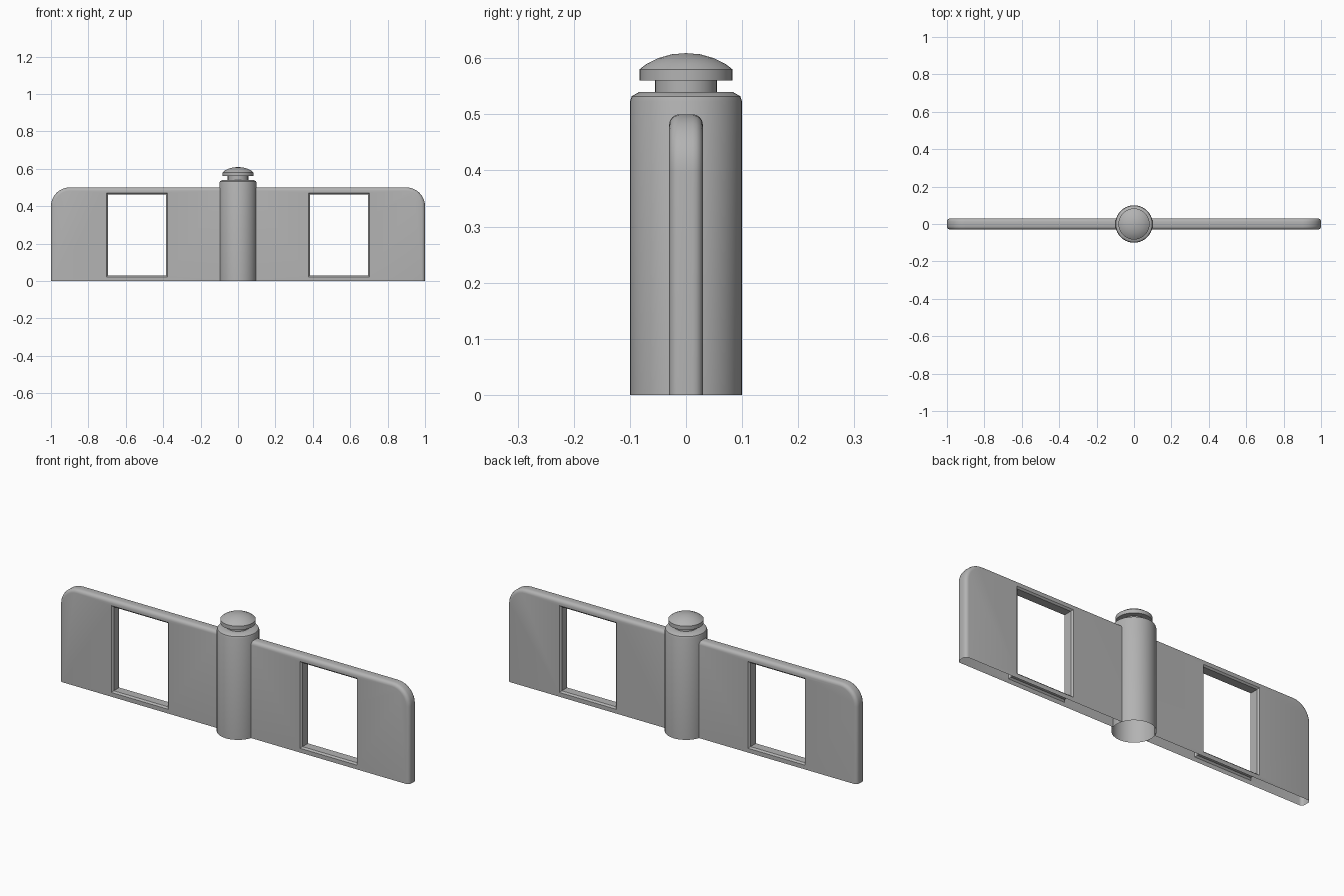
import bpy, bmesh, math

if "Cube" in bpy.data.objects:
    bpy.data.objects.remove(bpy.data.objects["Cube"])

GREY = (0.45, 0.45, 0.45, 1)
grey = bpy.data.materials.new("plain grey")
grey.use_nodes = True
grey.diffuse_color = GREY
grey.node_tree.nodes["Principled BSDF"].inputs["Base Color"].default_value = GREY


def loft(name, rings, closed):
    """Skin a list of equal rings; closed adds the end caps."""
    bm = bmesh.new()
    loops = [[bm.verts.new(p) for p in ring] for ring in rings]
    n = len(loops[0])
    for a, b in zip(loops, loops[1:]):
        for i in range(n):
            j = (i + 1) % n
            bm.faces.new((a[i], a[j], b[j], b[i]))
    if closed:
        bm.faces.new(loops[0])
        bm.faces.new(loops[-1])
    bmesh.ops.remove_doubles(bm, verts=bm.verts, dist=1e-5)
    bmesh.ops.recalc_face_normals(bm, faces=bm.faces)
    mesh = bpy.data.meshes.new(name)
    bm.to_mesh(mesh)
    bm.free()
    mesh.materials.append(grey)
    obj = bpy.data.objects.new(name, mesh)
    bpy.context.collection.objects.link(obj)
    return obj


def activate(obj):
    bpy.ops.object.select_all(action="DESELECT")
    obj.select_set(True)
    bpy.context.view_layer.objects.active = obj


def smooth(obj, angle=35):
    activate(obj)
    bpy.ops.object.shade_smooth_by_angle(angle=math.radians(angle))


def lathe(name, profile, sides=40):
    rings = []
    for r, z in profile:
        rings.append([(r * math.cos(math.tau * k / sides),
                       r * math.sin(math.tau * k / sides), z) for k in range(sides)])
    obj = loft(name, rings, False)
    smooth(obj)
    return obj


# Post, open underneath, with a rounded shoulder
lathe("post", [(0.1, 0), (0.1, 0.523), (0.097, 0.532), (0.083, 0.54), (0.055, 0.54)])
# Neck and domed button on top of the post
lathe("cap", [(0.055, 0.54), (0.055, 0.56), (0.083, 0.56), (0.083, 0.58), (0.07, 0.59),
              (0.05, 0.6), (0.025, 0.607), (0, 0.609)])

# Wings: plates with a rounded rim, a window and an open underside
HALF, ROUND, CORNER, INNER = 0.03, 0.018, 0.1, 0.095


def wing_ring(side, inset, y):
    r = CORNER - inset
    pts = [(INNER, 0), (1 - inset, 0)]
    for k in range(9):
        a = math.pi / 2 * k / 8
        pts.append((1 - CORNER + r * math.cos(a), 0.5 - CORNER + r * math.sin(a)))
    pts.append((INNER, 0.5 - inset))
    return [(side * x, y, z) for x, z in pts]


def window_ring(side, grow, y):
    x0, x1, z0, z1 = 0.385 - grow, 0.695 + grow, 0.03 - grow, 0.463 + grow
    return [(side * x, y, z) for x, z in ((x0, z0), (x1, z0), (x1, z1), (x0, z1))]


for side, word in ((1, "left"), (-1, "right")):
    rim = []
    for k in range(5):
        a = math.pi / 2 * k / 4
        rim.append((ROUND * (1 - math.sin(a)), HALF - ROUND * (1 - math.cos(a))))
    rim += [(i, -y) for i, y in reversed(rim)]
    wing = loft(word + "_wing", [wing_ring(side, i, y) for i, y in rim], False)

    # Close the plate so that the window can be cut
    bm = bmesh.new()
    bm.from_mesh(wing.data)
    bmesh.ops.holes_fill(bm, edges=[e for e in bm.edges if e.is_boundary], sides=0)
    bmesh.ops.recalc_face_normals(bm, faces=bm.faces)
    bm.to_mesh(wing.data)
    bm.free()

    cutter = loft("window_cutter", [window_ring(side, g, y) for g, y in
                  ((0.008, -0.05), (0.008, -HALF), (0, -0.022),
                   (0, 0.022), (0.008, HALF), (0.008, 0.05))], True)
    cutter.hide_render = True
    cut = wing.modifiers.new("window", "BOOLEAN")
    cut.operation, cut.solver, cut.object = "DIFFERENCE", "EXACT", cutter
    activate(wing)
    bpy.ops.object.modifier_apply(modifier=cut.name)
    bpy.data.objects.remove(cutter)

    # Open the underside and the end hidden in the post
    bm = bmesh.new()
    bm.from_mesh(wing.data)
    spare = [f for f in bm.faces
             if all(v.co.z < 0.001 for v in f.verts)
             or all(abs(v.co.x) < INNER + 0.001 for v in f.verts)]
    bmesh.ops.delete(bm, geom=spare, context="FACES")
    bm.to_mesh(wing.data)
    bm.free()
    smooth(wing, 30)
